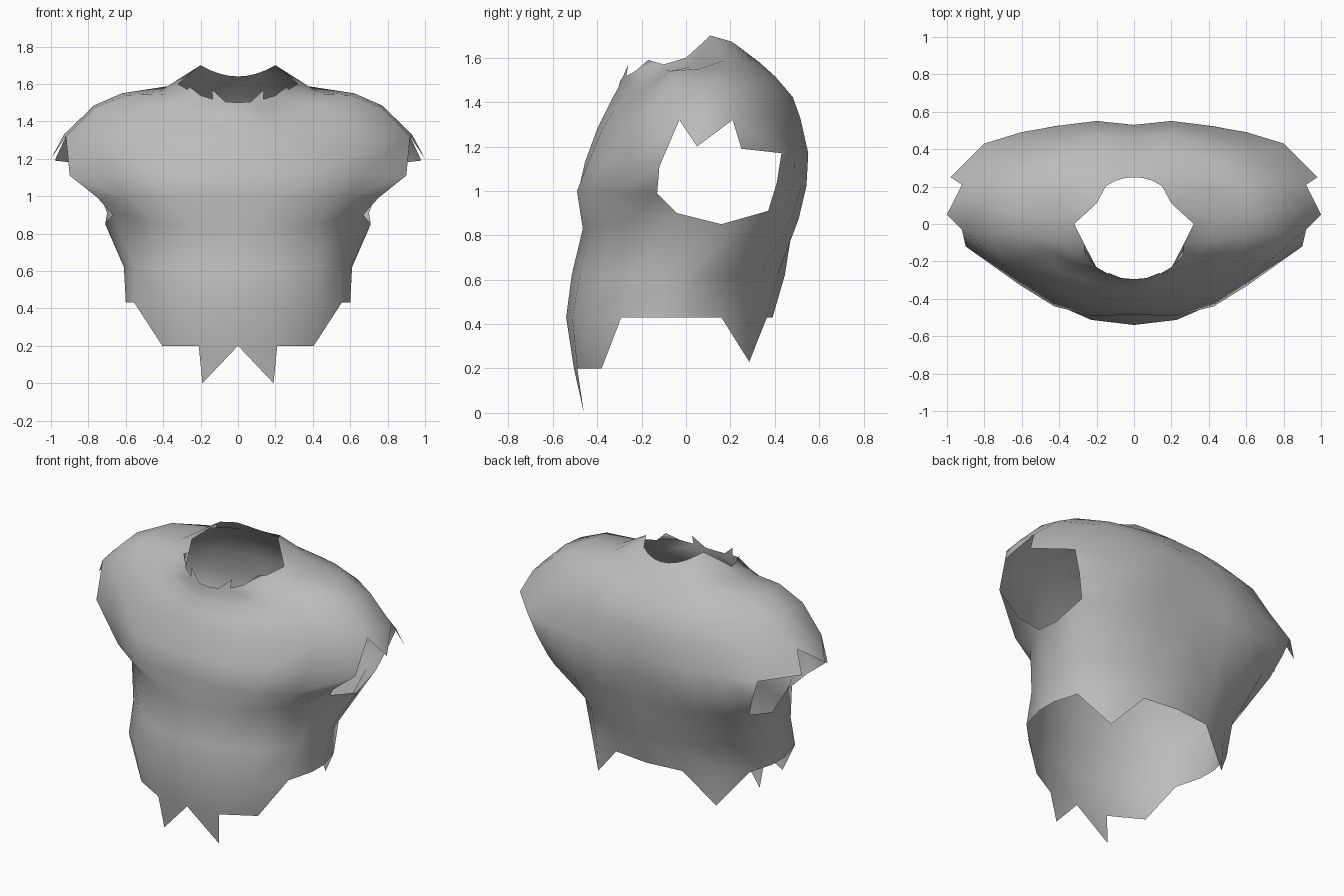
import bpy, bmesh, math

if "Cube" in bpy.data.objects:
    bpy.data.objects.remove(bpy.data.objects["Cube"])

# Cross-section rows from waist to neck, right half only:
# front centre y z | front of side x y z | side x y z | back of side x y z | back centre y z | roundness
ROWS = [
    (-.54,  .43,  .60, -.12, .43,  .60, -.06, .43, .60, .00, .43,  .39, .43,  2.1),
    (-.515, .62,  .60, -.10, .62,  .61, .00, .62,  .60, .08, .62,  .445, .62, 1.9),
    (-.465, .83,  .67, -.04, .90,  .71, .16, .85,  .70, .37, .91,  .52, .87,  1.8),
    (-.485, 1.0,  .75, -.13, .99,  .80, .15, 1.0,  .75, .41, 1.04, .55, 1.02, 1.9),
    (-.455, 1.13, .90, -.12, 1.11, .90, .15, 1.1,  .80, .43, 1.17, .565, 1.17, 1.35),
    (-.40,  1.28, .92, -.03, 1.32, .93, .09, 1.33, .92, .21, 1.32, .54, 1.33, 1.6),
    (-.36,  1.36, .77, -.06, 1.47, .77, .10, 1.485, .76, .23, 1.46, .50, 1.42, 1.3),
    (-.33,  1.42, .60, -.07, 1.54, .62, .06, 1.55, .60, .20, 1.55, .42, 1.51, 1.1),
    (-.305, 1.465, .40, -.09, 1.545, .42, .03, 1.56, .36, .18, 1.59, .33, 1.58, 1.5),
    (-.295, 1.50, .27, -.10, 1.57, .32, .00, 1.60, .20, .11, 1.70, .25, 1.64, 2.0),
]
BACK_ROUND = {4: 1.4, 5: 1.55, 6: 1.6, 7: 1.6, 8: 1.7}


def arc(row, y0, z0, end, p):
    """Rounded quarter curve from the centre line out to a side point."""
    even = min(max(row - 1, 0) / 3, 1)   # evenly spread columns on the upper rows
    pts = []
    for k in range(4):
        t = math.sin(k * math.pi / 8) * (1 - even) + k / 4 * even
        f = (1 - t ** p) ** (1 / p)
        pts.append((end[0] * t, end[1] + (y0 - end[1]) * f, z0 + (end[2] - z0) * t * t))
    return pts + [end]


bm = bmesh.new()
grid = []
for i, r in enumerate(ROWS):
    front = arc(i, r[0], r[1], r[2:5], r[13])
    back = arc(i, r[11], r[12], r[8:11], BACK_ROUND.get(i, r[13]))[::-1]
    if 2 <= i <= 7:                      # spine groove
        x, y, z = back[-1]
        back[-1] = (x, y - .035, z)
    if i in (3, 4):                      # chest muscles
        for k in (1, 2):
            x, y, z = front[k]
            front[k] = (x, y - .025, z)
    grid.append([bm.verts.new(c) for c in front + [r[5:8]] + back])

# Shell faces, leaving the arm opening
for i in range(len(grid) - 1):
    for c in range(10):
        if 2 <= i <= 4 and c in (4, 5):
            continue
        a, b = grid[i], grid[i + 1]
        if (i, c) == (4, 6):             # fold behind the sleeve
            bm.faces.new((a[6], a[7], b[7]))
            bm.faces.new((a[6], b[7], b[6]))
        else:
            bm.faces.new((a[c], a[c + 1], b[c + 1], b[c]))

# Ragged hem
w = grid[0]
h0, h1, h2, front_tip, back_tip = [bm.verts.new(c) for c in (
    (0, -.505, .2), (.21, -.49, .2), (.405, -.38, .2), (.19, -.46, 0), (.41, .285, .23))]
for f in ((h0, h1, w[1], w[0]), (h1, h2, w[2], w[1]), (h2, w[3], w[2]),
          (h0, front_tip, h1), (back_tip, w[8], w[7]), (back_tip, w[9], w[8])):
    bm.faces.new(f)


def teeth(cells, tip):
    """Ragged point joined to a run of open-edge vertices."""
    v = bm.verts.new(tip)
    vs = [grid[a][b] for a, b in cells]
    for a, b in zip(vs, vs[1:]):
        bm.faces.new((a, v, b))


teeth([(5, 4), (5, 5), (5, 6)], (1.0, .05, 1.2))   # sleeve front
teeth([(5, 6), (4, 6)], (.98, .25, 1.19))          # sleeve back
teeth([(9, 4), (9, 3)], (.26, -.17, 1.59))         # collar
teeth([(9, 2), (9, 1)], (.14, -.26, 1.57))

for f in bm.faces:
    f.smooth = True
mesh = bpy.data.meshes.new("torso_shell")
bm.to_mesh(mesh)
bm.free()

torso = bpy.data.objects.new("torso_shell", mesh)
bpy.context.collection.objects.link(torso)
grey = bpy.data.materials.new("plain grey")
grey.diffuse_color = (.5, .5, .5, 1)
grey.use_nodes = True
grey.node_tree.nodes["Principled BSDF"].inputs["Base Color"].default_value = grey.diffuse_color
mesh.materials.append(grey)

# Left half
mirror = torso.modifiers.new("mirror", 'MIRROR')
mirror.use_clip = True
mirror.merge_threshold = .002
